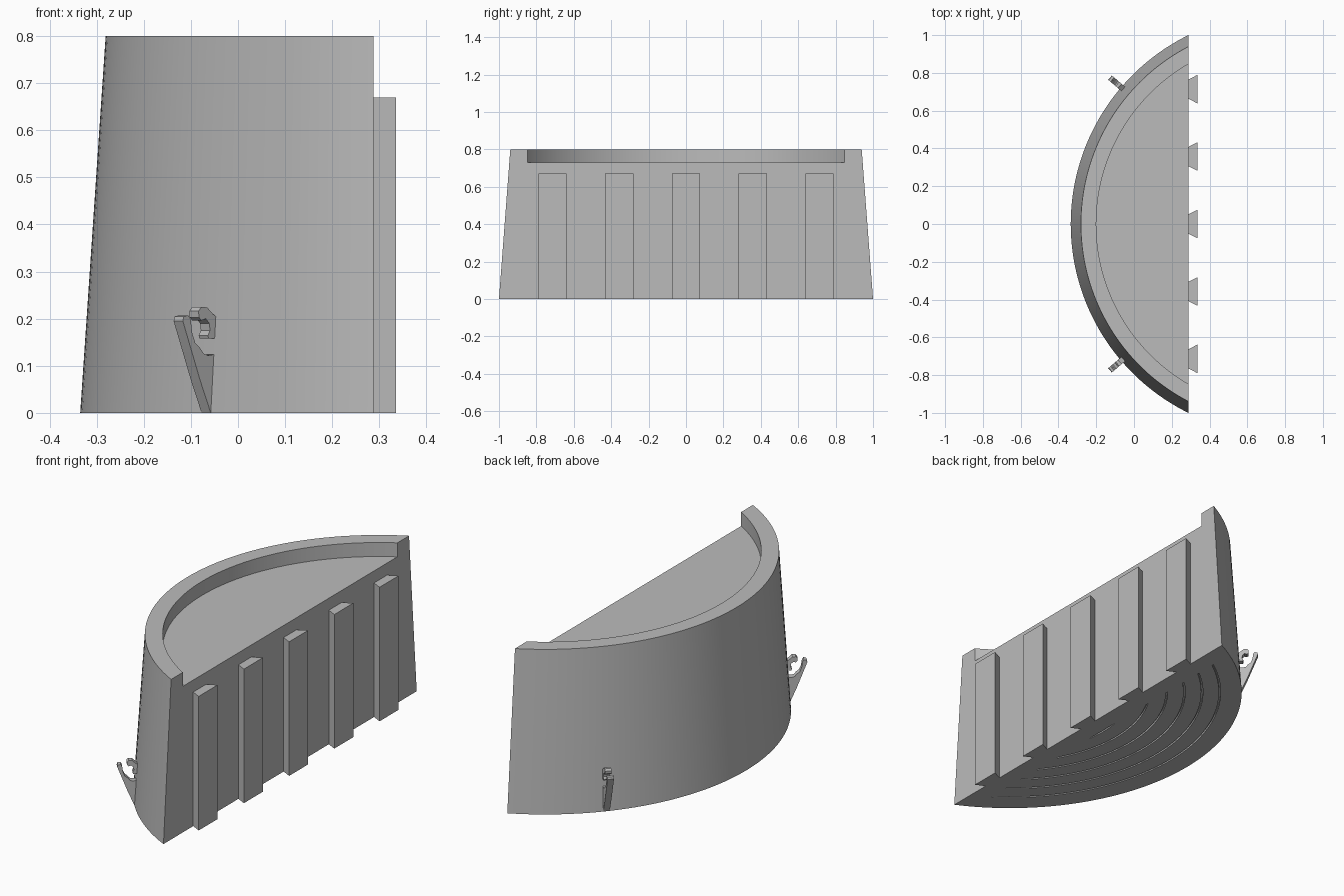
import bpy, bmesh, math
from mathutils import Vector

cube = bpy.data.objects.get("Cube")
if cube:
    bpy.data.objects.remove(cube, do_unlink=True)

grey = bpy.data.materials.new("light grey")
grey.use_nodes = True
grey.diffuse_color = (0.5, 0.5, 0.5, 1)
grey.node_tree.nodes["Principled BSDF"].inputs["Base Color"].default_value = (0.5, 0.5, 0.5, 1)

CX = 0.779      # centre of the curved wall
BACK = 0.288    # plane of the flat face
R_BASE, R_TOP, R_IN = 1.114, 1.06, 0.979
HEIGHT, FLOOR = 0.8, 0.73


def finish(bm, name, smooth=True):
    bmesh.ops.recalc_face_normals(bm, faces=bm.faces)
    mesh = bpy.data.meshes.new(name)
    bm.to_mesh(mesh)
    bm.free()
    mesh.materials.append(grey)
    obj = bpy.data.objects.new(name, mesh)
    bpy.context.collection.objects.link(obj)
    if smooth:
        shade(obj)
    return obj


def shade(obj):
    bpy.ops.object.select_all(action='DESELECT')
    obj.select_set(True)
    bpy.context.view_layer.objects.active = obj
    bpy.ops.object.shade_smooth_by_angle(angle=math.radians(30))


def arc(bm, r, z, limit, n=72):
    """Row of vertices on an arc cut off at x = limit."""
    half = math.acos((CX - limit) / r)
    angles = [half * (2 * i / n - 1) for i in range(n + 1)]
    return [bm.verts.new((CX - r * math.cos(a), r * math.sin(a), z)) for a in angles]


def bridge(bm, a, b):
    for i in range(len(a) - 1):
        bm.faces.new((a[i], a[i + 1], b[i + 1], b[i]))


def prism(bm, points, offset):
    """Extrude a closed outline by a vector."""
    a = [bm.verts.new(p) for p in points]
    b = [bm.verts.new(Vector(p) + offset) for p in points]
    bm.faces.new(a)
    bm.faces.new(b[::-1])
    for i in range(len(a)):
        j = (i + 1) % len(a)
        bm.faces.new((a[i], a[j], b[j], b[i]))


# Tapered half-round body with a recessed top and raised rim
bm = bmesh.new()
rows = [arc(bm, r, z, BACK) for r, z in
        ((R_BASE, 0), (R_TOP, HEIGHT), (R_IN, HEIGHT), (R_IN, FLOOR))]
for a, b in zip(rows, rows[1:]):
    bridge(bm, a, b)
bm.faces.new(rows[0])
bm.faces.new(rows[-1])
bm.faces.new([r[0] for r in rows] + [r[-1] for r in reversed(rows)])
body = finish(bm, "body", False)

# Concentric shallow grooves in the underside
bm = bmesh.new()
for k in range(6):
    r = 0.58 + 0.085 * k
    ring = [arc(bm, r + dr, z, 0.2, 48) for dr, z in
            ((0, -0.02), (0.008, -0.02), (0.008, 0.012), (0, 0.012))]
    for i in range(4):
        bridge(bm, ring[i], ring[(i + 1) % 4])
    bm.faces.new([r[0] for r in ring])
    bm.faces.new([r[-1] for r in ring])
cutter = finish(bm, "groove_cutter", False)
cutter.hide_render = True
mod = body.modifiers.new("grooves", 'BOOLEAN')
mod.operation = 'DIFFERENCE'
mod.solver = 'EXACT'
mod.object = cutter
bpy.context.view_layer.objects.active = body
bpy.ops.object.modifier_apply(modifier=mod.name)
bpy.data.objects.remove(cutter, do_unlink=True)
shade(body)

# Dovetail rails on the flat face
for k in range(-2, 3):
    y = 0.357 * k
    bm = bmesh.new()
    prism(bm, [(BACK - 0.002, y - 0.05, 0), (0.335, y - 0.075, 0),
               (0.335, y + 0.075, 0), (BACK - 0.002, y + 0.05, 0)], Vector((0, 0, 0.67)))
    finish(bm, f"dovetail_rail_{k + 3}", False)

# Clips on the curved wall: outline as (distance from wall base, height)
prong = [(-0.02, 0), (0, 0), (0.03, 0.07), (0.078, 0.195), (0.075, 0.205),
         (0.062, 0.207), (0.056, 0.198), (0.052, 0.17), (0.043, 0.148),
         (0.03, 0.138), (0.02, 0.126), (0.008, 0.122), (-0.02, 0.125)]
hook = [(-0.03, 0.158), (0.006, 0.158), (0.008, 0.164), (0.002, 0.175),
        (0.004, 0.19), (0.014, 0.2), (0.026, 0.196), (0.033, 0.203),
        (0.034, 0.216), (0.026, 0.225), (0.01, 0.224), (-0.006, 0.21), (-0.03, 0.195)]
for side, label in ((1, "back"), (-1, "front")):
    out = Vector((-0.76, 0.65 * side, 0)).normalized()
    across = Vector((-out.y, out.x, 0)) * 0.03
    for outline, part in ((prong, "prong"), (hook, "hook")):
        bm = bmesh.new()
        prism(bm, [Vector((CX, 0, z)) + out * (R_BASE + d) - across / 2
                   for d, z in outline], across)
        finish(bm, f"{label}_clip_{part}")
